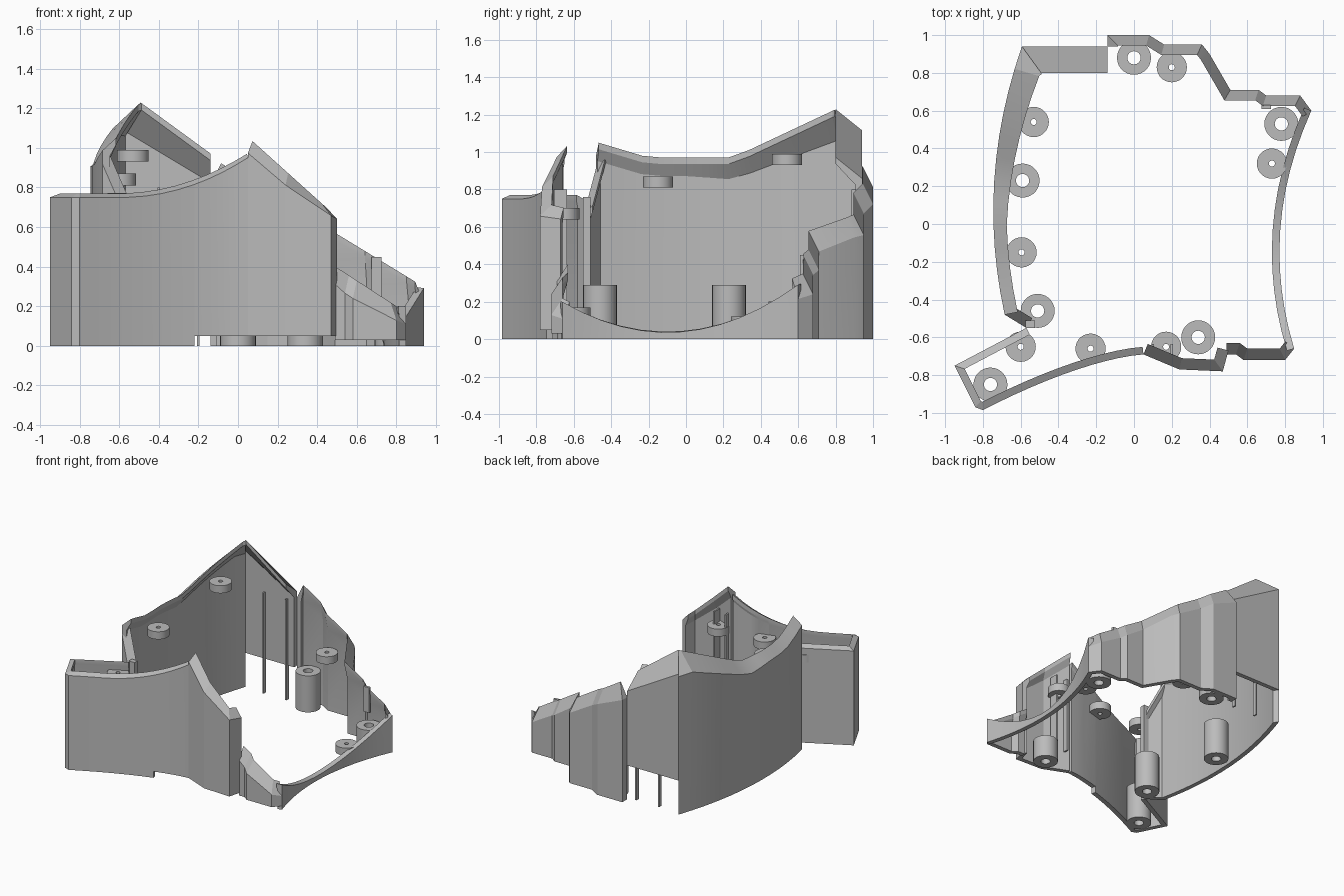
import bpy, bmesh, math
from mathutils import Vector

cube = bpy.data.objects.get("Cube")
if cube:
    bpy.data.objects.remove(cube)

grey = bpy.data.materials.new("plain grey")
grey.use_nodes = True
grey.diffuse_color = (0.5, 0.5, 0.5, 1)
grey.node_tree.nodes["Principled BSDF"].inputs["Base Color"].default_value = grey.diffuse_color


def finish(bm, name):
    bmesh.ops.recalc_face_normals(bm, faces=bm.faces)
    mesh = bpy.data.meshes.new(name)
    bm.to_mesh(mesh)
    bm.free()
    mesh.materials.append(grey)
    obj = bpy.data.objects.new(name, mesh)
    bpy.context.collection.objects.link(obj)
    bpy.ops.object.select_all(action='DESELECT')
    obj.select_set(True)
    bpy.context.view_layer.objects.active = obj
    bpy.ops.object.shade_smooth_by_angle(angle=math.radians(15))


def skin(bm, rings):
    """Join each closed ring of vertices to the next one."""
    for a, b in zip(rings, rings[1:]):
        for i in range(len(a)):
            j = (i + 1) % len(a)
            bm.faces.new((a[i], a[j], b[j], b[i]))


def inward(before, point, after):
    """Mitred inward direction at a path point."""
    sides = []
    for a, b in ((before, point), (point, after)):
        if a is not None and b is not None:
            along = (b - a).normalized()
            sides.append(Vector((-along.y, along.x)))
    first, last = sides[0], sides[-1]
    return (first + last) / (1 + first.dot(last))


def wall(name, path, lip_height, rim, pitch=1.0, bottom=0.0, before=None, after=None):
    """Thin shell along a counter-clockwise path, with a rim that slopes up and inward."""
    bm = bmesh.new()
    thick = 0.035
    points = [Vector(before) if before else None, *map(Vector, path),
              Vector(after) if after else None]
    rings = []
    for prev, foot, following in zip(points, points[1:], points[2:]):
        offset = inward(prev, foot, following)
        width = rim(foot.y) if callable(rim) else rim
        lip, inner = foot + offset * width, foot + offset * thick
        peak = lip_height(lip.x, lip.y)
        shoulder = max(peak - width * pitch, bottom + 0.01)
        section = ((foot, bottom), (foot, shoulder), (lip, peak),
                   (lip, peak - min(thick, (peak - bottom) / 3)),
                   (inner, max(shoulder - thick, bottom + 0.005)), (inner, bottom))
        rings.append([bm.verts.new((p.x, p.y, z)) for p, z in section])
    skin(bm, rings)
    bm.faces.new(rings[0])
    bm.faces.new(rings[-1])
    finish(bm, name)


def boss(name, x, y, low, high, radius, hole):
    """Round screw boss with a through hole."""
    bm = bmesh.new()
    count = 28
    rings = []
    for r, z in ((radius, low), (radius, high), (hole, high), (hole, low)):
        turns = [math.tau * i / count for i in range(count)]
        rings.append([bm.verts.new((x + r * math.cos(t), y + r * math.sin(t), z)) for t in turns])
    skin(bm, rings + rings[:1])
    finish(bm, name)


def rib(name, x, y, low, high, width, depth):
    bm = bmesh.new()
    bmesh.ops.create_cube(bm, size=1)
    for v in bm.verts:
        v.co = (x + v.co.x * width, y + v.co.y * depth, low + (v.co.z + 0.5) * (high - low))
    finish(bm, name)


def spread(start, end, steps):
    return [start + (end - start) * i / steps for i in range(steps + 1)]


# Rules for the three curved sides seen from above
def left_side(y):
    return -0.745 + 0.2 * (y - 0.07) ** 2


def front_side(x):
    return -0.69 - 0.37 * max(0, 0.06 - x) ** 1.5


def right_side(y):
    return 0.77 + 0.3 * (y + 0.15) ** 2


# Tall bowed left wall, with a rim that widens towards the back corner
back_y = 0.94
corner = (left_side(back_y), back_y)
notch = (left_side(-0.48), -0.48)
hinge = (-0.57, -0.55)
left_path = [(left_side(y), y) for y in spread(back_y, notch[1], 12)]
wall("left_wall", left_path,
     lambda x, y: 0.97 + 0.47 * max(0, y - 0.25) + 0.3 * max(0, -0.2 - y),
     rim=lambda y: 0.07 + 0.08 * max(0, y), pitch=0.9, before=(0, back_y))
wall("left_end_wall", [notch, hinge],
     lambda x, y: 1.04 - 2.3 * max(0, x + 0.68), rim=0.06)


# Boxed front corner and curved front wall
def front_height(x, y):
    return 0.77 + 0.48 * max(0, x + 0.6) ** 2


step = -0.22
corner_curve = [(x, front_side(x)) for x in spread(-0.8, step, 7)]
front_curve = [(x, front_side(x)) for x in spread(step, 0.05, 4)]
wall("front_corner_wall", [hinge, (-0.95, -0.75), (-0.84, -0.97), *corner_curve],
     front_height, rim=0.04, pitch=0.5, after=front_curve[1])
wall("front_wall", front_curve, front_height, rim=0.04, pitch=0.5, bottom=0.05,
     before=corner_curve[-2])

# Flared panel with a pointed tip, then the low wall beside it
wall("front_flare", [front_curve[-1], (0.24, -0.77), (0.47, -0.78), (0.5, -0.67)],
     lambda x, y: 1.1 - 0.9 * x, rim=0.06, bottom=0.05)
wall("front_low_wall", [(0.49, -0.69), (0.54, -0.69), (0.58, -0.72), (0.8, -0.72),
                        (right_side(-0.66), -0.66)],
     lambda x, y: 0.72 - 0.65 * x, rim=0.06, pitch=1.5, bottom=0.03)

# Low right wall, dipping in the middle
wall("right_wall", [(right_side(y), y) for y in spread(-0.66, 0.6, 12)],
     lambda x, y: 0.04 + 0.5 * (y + 0.1) ** 2, rim=0.04, pitch=0.1)

# Back wall: stepped run climbing to the tall raised panel
shelf = (-0.14, back_y)
wall("back_stepped_wall",
     [(right_side(0.6), 0.6), (0.88, 0.68), (0.7, 0.68), (0.66, 0.71), (0.51, 0.71),
      (0.4, 0.9), (0.36, 0.95), (0.16, 0.95), (0.08, 1), (-0.14, 1), shelf],
     lambda x, y: 0.87 - 0.61 * x, rim=0.055, pitch=2)
wall("back_tall_wall", [shelf, corner], lambda x, y: 0.87 - 0.73 * x,
     rim=0.14, pitch=0.8, bottom=0.27, after=left_path[1])

# Tall bosses at floor level
tall = [(left_side(0.23) + 0.15, 0.23, 0.29), (-0.51, -0.46, 0.29), (-0.76, -0.85, 0.29),
        (0, 0.88, 0.29), (0.34, -0.6, 0.17), (0.78, 0.53, 0.2)]
for i, (x, y, top) in enumerate(tall):
    boss(f"tall_boss_{i}", x, y, 0, top, 0.09, 0.035)

# Short bosses up on the walls
short = [(left_side(0.54) + 0.17, 0.54, 0.93), (left_side(-0.15) + 0.14, -0.15, 0.81),
         (-0.6, -0.65, 0.64), (-0.23, -0.66, 0.64), (0.17, -0.65, 0.64),
         (0.2, 0.83, 0.45), (0.73, 0.32, 0.06)]
for i, (x, y, low) in enumerate(short):
    boss(f"short_boss_{i}", x, y, low, low + 0.06, 0.08, 0.016)

# Thin ribs
for i, x in enumerate((-0.4, -0.2)):
    rib(f"back_rib_{i}", x, 0.9, 0, 0.8, 0.012, 0.03)
for i, x in enumerate((0.1, 0.2)):
    rib(f"front_rib_{i}", x, -0.67, 0.2, 0.8, 0.012, 0.07)
rib("corner_rib", -0.55, -0.53, 0, 0.76, 0.05, 0.04)
rib("right_back_rib", 0.7, 0.62, 0.25, 0.45, 0.05, 0.02)
